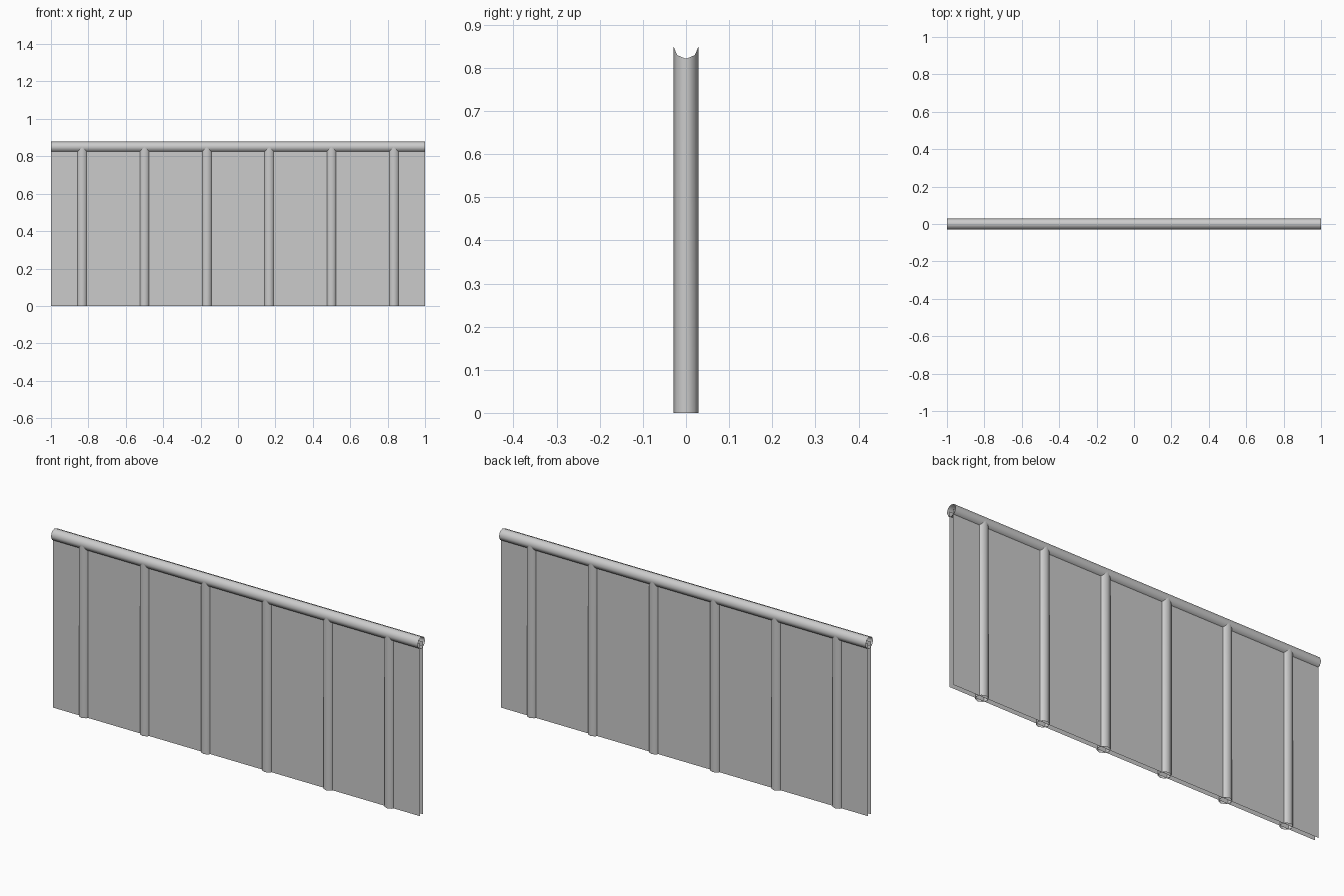
import bpy
import math

if "Cube" in bpy.data.objects:
    bpy.data.objects.remove(bpy.data.objects["Cube"])

R = 0.029        # radius of rail and posts
RAIL_Z = 0.85    # rail axis height
SHEET_Y = 0.0125 # half gap between the panel sheets
SIDES = 8
ring = [(R * math.cos(i * math.tau / SIDES), R * math.sin(i * math.tau / SIDES))
        for i in range(SIDES)]


def make(name, verts, faces, smooth=False):
    mesh = bpy.data.meshes.new(name)
    mesh.from_pydata(verts, [], faces)
    mesh.update()
    for p in mesh.polygons:
        p.use_smooth = smooth
    obj = bpy.data.objects.new(name, mesh)
    bpy.context.collection.objects.link(obj)
    return obj


def tube(name, start, end):
    """Open eight-sided tube between two matching rings."""
    n = len(start)
    faces = [(i, (i + 1) % n, n + (i + 1) % n, n + i) for i in range(n)]
    return make(name, start + end, faces, True)


# Handrail: open-ended tube along x
tube("handrail",
     [(-1, a, RAIL_Z + b) for a, b in ring],
     [(1, a, RAIL_Z + b) for a, b in ring])

# Posts: open tubes whose tops are coped around the underside of the rail
for k in range(6):
    x = -5 / 6 + k / 3
    tube("post_%d" % (k + 1),
         [(x + a, b, 0) for a, b in ring],
         [(x + a, b, RAIL_Z - math.sqrt(max(R * R - b * b, 0))) for a, b in ring])

# Panel: two parallel sheets, open at the ends and bottom
for name, s in (("front_sheet", -1), ("back_sheet", 1)):
    y = s * SHEET_Y
    make(name, [(-s * -1, y, 0), (s * -1, y, 0), (s * -1, y, RAIL_Z), (-s * -1, y, RAIL_Z)],
         [(0, 1, 2, 3)])
